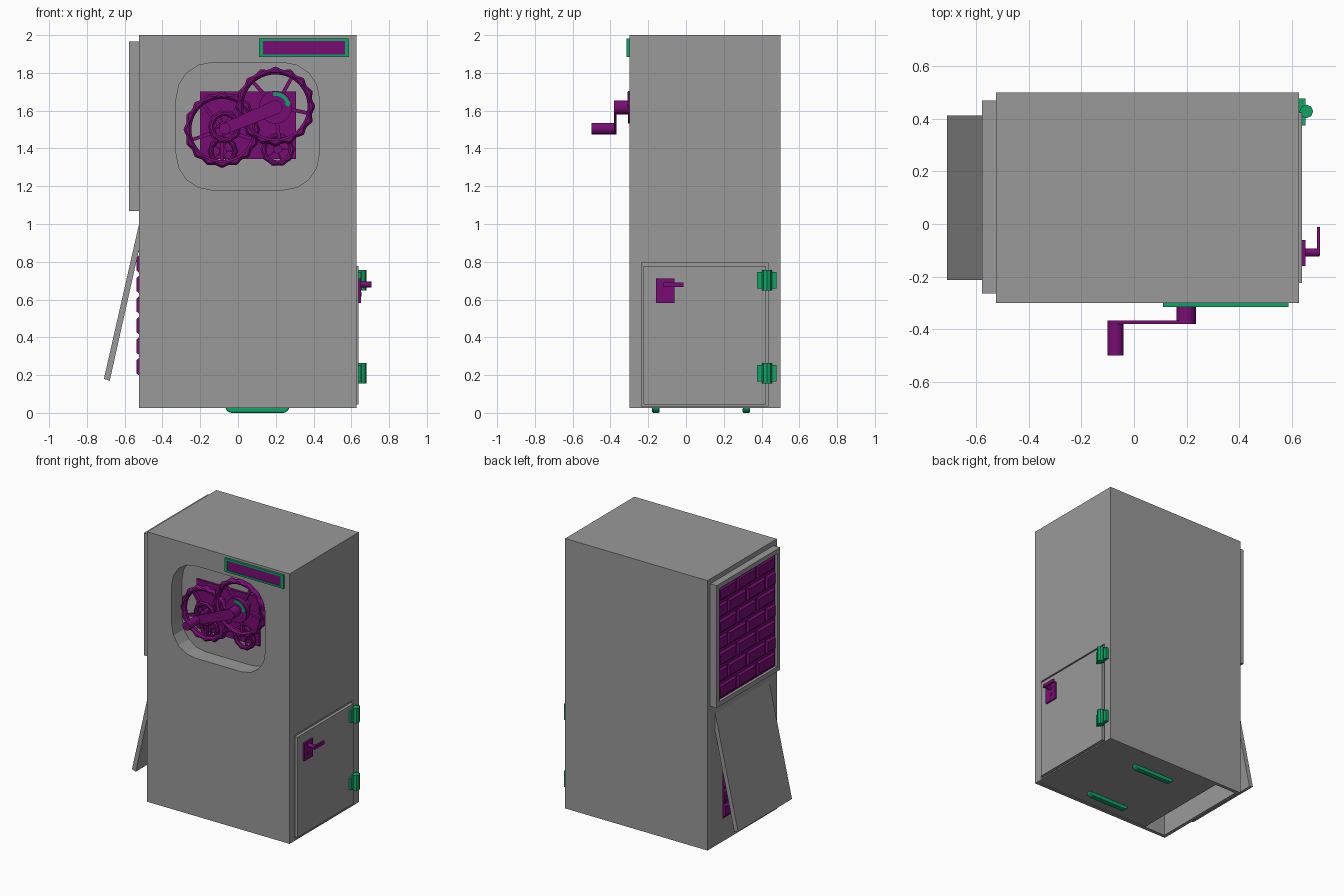
import bpy, bmesh, math
from mathutils import Matrix, Vector

if "Cube" in bpy.data.objects:
    bpy.data.objects.remove(bpy.data.objects["Cube"])


def material(name, rgb):
    m = bpy.data.materials.new(name)
    m.diffuse_color = (*rgb, 1)
    m.use_nodes = True
    m.node_tree.nodes["Principled BSDF"].inputs["Base Color"].default_value = m.diffuse_color
    return m


GREY = material("cabinet grey", (0.32, 0.32, 0.32))
PURPLE = material("mechanism purple", (0.19, 0.004, 0.175))
GREEN = material("fitting green", (0.005, 0.37, 0.13))


def finish(bm, name, mat, smooth=False):
    bmesh.ops.recalc_face_normals(bm, faces=bm.faces)
    me = bpy.data.meshes.new(name)
    bm.to_mesh(me)
    bm.free()
    me.materials.append(mat)
    ob = bpy.data.objects.new(name, me)
    bpy.context.collection.objects.link(ob)
    if smooth:
        bpy.ops.object.select_all(action='DESELECT')
        ob.select_set(True)
        bpy.context.view_layer.objects.active = ob
        bpy.ops.object.shade_smooth_by_angle(angle=math.radians(40))
    return ob


def add_box(bm, x0, x1, y0, y1, z0, z1):
    m = Matrix.Translation(((x0 + x1) / 2, (y0 + y1) / 2, (z0 + z1) / 2))
    m = m @ Matrix.Diagonal((x1 - x0, y1 - y0, z1 - z0, 1))
    return bmesh.ops.create_cube(bm, size=1, matrix=m)["verts"]


def box(name, mat, *lims):
    bm = bmesh.new()
    add_box(bm, *lims)
    return finish(bm, name, mat)


def add_cyl(bm, a, b, r, n=24):
    a, b = Vector(a), Vector(b)
    q = (b - a).to_track_quat('Z', 'Y').to_matrix().to_4x4()
    bmesh.ops.create_cone(bm, cap_ends=True, segments=n, radius1=r, radius2=r,
                          depth=(b - a).length, matrix=Matrix.Translation((a + b) / 2) @ q)


def cyl(name, mat, a, b, r, n=24):
    bm = bmesh.new()
    add_cyl(bm, a, b, r, n)
    return finish(bm, name, mat, n > 12)


def prism(name, mat, pts, y0, y1):
    """Outline in x and z, extruded along y."""
    bm = bmesh.new()
    f = bm.faces.new([bm.verts.new((x, y0, z)) for x, z in pts])
    new = bmesh.ops.extrude_face_region(bm, geom=[f])["geom"]
    bmesh.ops.translate(bm, vec=(0, y1 - y0, 0),
                        verts=[v for v in new if isinstance(v, bmesh.types.BMVert)])
    return finish(bm, name, mat)


def cut(ob, cutter, remove=True):
    mod = ob.modifiers.new("cut", 'BOOLEAN')
    mod.operation, mod.solver, mod.object = 'DIFFERENCE', 'EXACT', cutter
    bpy.context.view_layer.objects.active = ob
    bpy.ops.object.modifier_apply(modifier=mod.name)
    if remove:
        bpy.data.objects.remove(cutter)


def rounded_rect(x0, x1, z0, z1, r, seg=4):
    pts = []
    for i, (cx, cz) in enumerate([(x1 - r, z1 - r), (x0 + r, z1 - r),
                                  (x0 + r, z0 + r), (x1 - r, z0 + r)]):
        for k in range(seg + 1):
            a = math.pi / 2 * (i + k / seg)
            pts.append((cx + r * math.cos(a), cz + r * math.sin(a)))
    return pts


# Cabinet shell, open underneath, with window, side vent and door recess
shell = box("cabinet_shell", GREY, -0.525, 0.628, -0.3, 0.5, 0.025, 2.0)
cut(shell, box("inside", GREY, -0.5, 0.603, -0.275, 0.475, -0.1, 1.975))
cut(shell, box("vent_hole", GREY, -0.6, -0.45, -0.17, 0.33, 0.19, 0.95))
cut(shell, box("door_gap", GREY, 0.616, 0.7, -0.235, 0.435, 0.035, 0.797))
tub = prism("window_recess", GREY, rounded_rect(-0.36, 0.46, 1.15, 1.885, 0.2), -0.277, -0.165)
window = prism("window_hole", GREY, rounded_rect(-0.327, 0.43, 1.18, 1.855, 0.19), -0.4, -0.18)
cut(shell, window, False)
cut(tub, window)

# Base plate and skids
box("base_plate", GREY, -0.33, 0.6, -0.272, 0.472, 0.028, 0.045)
for i, y in enumerate((-0.16, 0.32)):
    skid = prism(f"skid_{i + 1}", GREEN,
                 [(-0.068, 0.03), (-0.06, 0.012), (-0.04, 0), (0.245, 0), (0.265, 0.012), (0.273, 0.03)],
                 y - 0.02, y + 0.02)
    bev = skid.modifiers.new("round", 'BEVEL')
    bev.width, bev.segments = 0.007, 2


def brick_panel(name, x, y0, y1, z0, z1, rows, cols):
    """Backing sheet with staggered, tapered bricks facing -x."""
    bm = bmesh.new()
    add_box(bm, x, x + 0.03, y0, y1, z0, z1)
    h, w = (z1 - z0) / rows, (y1 - y0) / cols
    for r in range(rows):
        for c in range(-1, cols + 1):
            a = max(y0, y0 + (c + 0.5 * (r % 2)) * w)
            b = min(y1, y0 + (c + 1 + 0.5 * (r % 2)) * w)
            if b - a < 0.02:
                continue
            zc, yc = z0 + (r + 0.5) * h, (a + b) / 2
            vs = add_box(bm, x - 0.013, x + 0.005, a + 0.004, b - 0.004,
                         zc - h / 2 + 0.004, zc + h / 2 - 0.004)
            for v in vs:
                if v.co.x < x:
                    v.co.y = yc + (v.co.y - yc) * 0.85
                    v.co.z = zc + (v.co.z - zc) * 0.65
    finish(bm, name, PURPLE)


# Left side: framed brick panel, lower vent and leaning flap
bm = bmesh.new()
add_box(bm, -0.577, -0.525, -0.265, 0.47, 1.07, 1.104)
add_box(bm, -0.577, -0.525, -0.265, 0.47, 1.931, 1.965)
add_box(bm, -0.577, -0.525, -0.265, -0.231, 1.104, 1.931)
add_box(bm, -0.577, -0.525, 0.436, 0.47, 1.104, 1.931)
finish(bm, "side_frame", GREY)
brick_panel("side_panel", -0.557, -0.231, 0.436, 1.104, 1.931, 7, 3)
brick_panel("vent_panel", -0.525, -0.17, 0.33, 0.19, 0.95, 7, 3)
prism("side_flap", GREY, [(-0.525, 0.995), (-0.71, 0.18), (-0.679, 0.17), (-0.525, 0.86)], -0.212, 0.412)

# Sign on the front
box("sign_plate", PURPLE, 0.13, 0.57, -0.309, -0.295, 1.89, 1.975)
bm = bmesh.new()
for z0, z1 in ((1.885, 1.898), (1.97, 1.983)):
    add_box(bm, 0.11, 0.588, -0.315, -0.3, z0, z1)
for x0, x1 in ((0.11, 0.132), (0.566, 0.588)):
    add_box(bm, x0, x1, -0.315, -0.3, 1.898, 1.97)
finish(bm, "sign_frame", GREEN)


def wheel(name, cx, cz, r, y, depth, rim, teeth, spokes, hub, turn=0.0):
    """Rounded scalloped rim, spokes and hub, facing the front."""
    bm = bmesh.new()
    n, rings = teeth * 6, []
    for i in range(n):
        a = 2 * math.pi * i / n
        wave = 0.06 * r * abs(math.sin(a * teeth / 2)) ** 1.5
        ring = []
        for k in range(8):
            t = 2 * math.pi * (k + 0.5) / 8
            s = math.cos(t)
            rr = r - rim / 2 + s * rim / 2 - (wave if s > 0 else 0)
            ring.append(bm.verts.new((cx + rr * math.cos(a), y + depth / 2 * math.sin(t),
                                      cz + rr * math.sin(a))))
        rings.append(ring)
    for i in range(n):
        p, q = rings[i], rings[(i + 1) % n]
        for k in range(8):
            bm.faces.new((p[k], p[(k + 1) % 8], q[(k + 1) % 8], q[k]))
    for s in range(spokes):
        vs = add_box(bm, hub * 0.5, r - rim * 0.6, -depth * 0.25, depth * 0.25, -r * 0.045, r * 0.045)
        rot = Matrix.Rotation(turn + 2 * math.pi * s / spokes, 4, 'Y')
        bmesh.ops.transform(bm, matrix=Matrix.Translation((cx, y, cz)) @ rot, verts=vs)
    add_cyl(bm, (cx, y - depth * 0.6, cz), (cx, -0.17, cz), hub)
    finish(bm, name, PURPLE, True)


# Mechanism in the window
box("mechanism_plate", PURPLE, -0.2, 0.307, -0.195, -0.178, 1.343, 1.702)
wheel("left_wheel", -0.085, 1.5, 0.205, -0.245, 0.05, 0.045, 16, 5, 0.035, 0.3)
wheel("right_wheel", 0.198, 1.622, 0.213, -0.255, 0.05, 0.045, 16, 5, 0.04, 0.2)
wheel("lower_right_gear", 0.21, 1.395, 0.092, -0.225, 0.035, 0.035, 10, 5, 0.022)
wheel("lower_left_gear", -0.08, 1.385, 0.08, -0.215, 0.03, 0.03, 10, 5, 0.02)
wheel("middle_gear", -0.07, 1.515, 0.09, -0.28, 0.03, 0.035, 10, 5, 0.03, 0.5)

# Crank
hx, hz, gx, gz = 0.198, 1.618, -0.07, 1.505
cyl("crank_disc", PURPLE, (hx, -0.306, hz), (hx, -0.27, hz), 0.087, 32)
cyl("crank_hub", PURPLE, (hx, -0.378, hz), (hx, -0.27, hz), 0.037)
ang = math.atan2(gz - hz, gx - hx)
arm = [(hx + 0.037 * math.cos(ang - math.pi / 2 - math.pi * k / 8),
        hz + 0.037 * math.sin(ang - math.pi / 2 - math.pi * k / 8)) for k in range(9)]
arm += [(gx + 0.03 * math.cos(ang + math.pi / 2 - math.pi * k / 8),
         gz + 0.03 * math.sin(ang + math.pi / 2 - math.pi * k / 8)) for k in range(9)]
prism("crank_arm", PURPLE, arm, -0.38, -0.367)
cyl("crank_handle", PURPLE, (gx, -0.5, gz), (gx, -0.37, gz), 0.03)

# Curved turning arrow on the crank disc
arc = [math.radians(100 - 78 * k / 8) for k in range(9)]
pol = lambda r, a: (hx + r * math.cos(a), hz + r * math.sin(a))
tip = math.radians(22)
pts = [pol(0.08, a) for a in arc] + [pol(0.09, tip), pol(0.07, 0.0), pol(0.05, tip)]
pts += [pol(0.06, a) for a in reversed(arc)]
prism("turn_arrow", GREEN, pts, -0.311, -0.304)

# Door with hinges and lock on the right side
box("door", GREY, 0.61, 0.638, -0.225, 0.424, 0.045, 0.778)
for name, z0, z1 in (("lower", 0.155, 0.265), ("upper", 0.647, 0.757)):
    bm = bmesh.new()
    add_box(bm, 0.626, 0.651, 0.375, 0.478, z0 + 0.012, z1 - 0.012)
    add_cyl(bm, (0.655, 0.428, z0), (0.655, 0.428, z1), 0.026, 8)
    finish(bm, name + "_hinge", GREEN)
box("lock_plate", PURPLE, 0.636, 0.651, -0.16, -0.06, 0.582, 0.712)
cyl("keyhole", PURPLE, (0.645, -0.11, 0.628), (0.655, -0.11, 0.628), 0.013, 16)
cyl("lock_spindle", PURPLE, (0.64, -0.108, 0.68), (0.706, -0.108, 0.68), 0.015, 16)
box("lock_lever", PURPLE, 0.695, 0.708, -0.12, -0.012, 0.667, 0.691)
